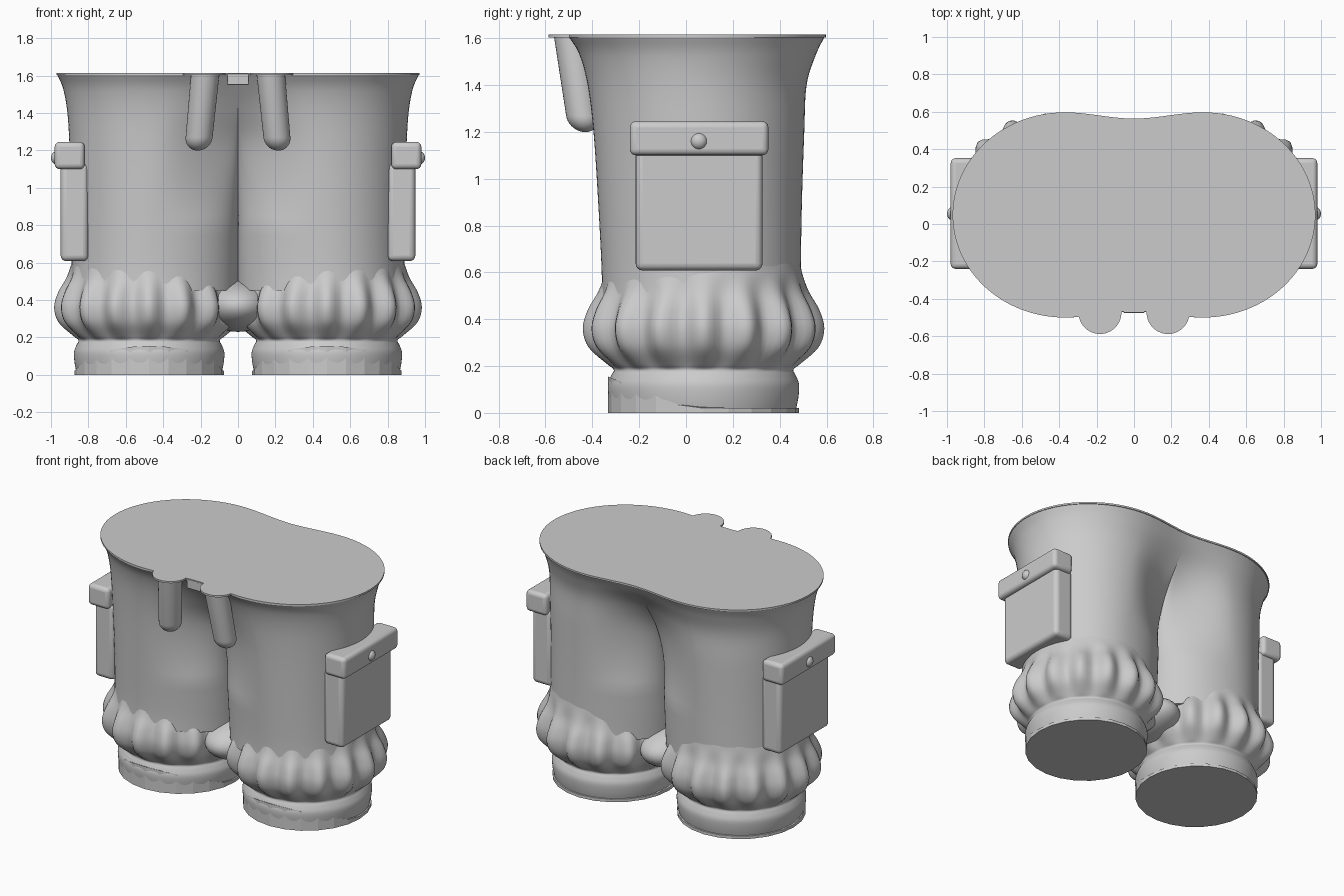
import bpy, bmesh, math
from mathutils import Vector

if "Cube" in bpy.data.objects:
    bpy.data.objects.remove(bpy.data.objects["Cube"], do_unlink=True)

grey = bpy.data.materials.new("plain grey")
grey.use_nodes = True
COLOUR = (0.6, 0.6, 0.6, 1)
grey.diffuse_color = COLOUR
grey.node_tree.nodes["Principled BSDF"].inputs["Base Color"].default_value = COLOUR


def finish(name, bm, smooth=40, bevel=0):
    bmesh.ops.recalc_face_normals(bm, faces=bm.faces)
    mesh = bpy.data.meshes.new(name)
    bm.to_mesh(mesh)
    bm.free()
    mesh.materials.append(grey)
    ob = bpy.data.objects.new(name, mesh)
    bpy.context.collection.objects.link(ob)
    bpy.ops.object.select_all(action='DESELECT')
    ob.select_set(True)
    bpy.context.view_layer.objects.active = ob
    if bevel:
        mod = ob.modifiers.new("rounded edges", 'BEVEL')
        mod.width, mod.segments = bevel, 4
    if smooth:
        bpy.ops.object.shade_smooth_by_angle(angle=math.radians(smooth))
    return ob


def loft(name, rings, smooth=40):
    """Skin closed rings of points and cap both ends."""
    bm = bmesh.new()
    loops = [[bm.verts.new(p) for p in ring] for ring in rings]
    n = len(loops[0])
    for a, b in zip(loops, loops[1:]):
        for i in range(n):
            j = (i + 1) % n
            bm.faces.new((a[i], a[j], b[j], b[i]))
    bm.faces.new(loops[0])
    bm.faces.new(loops[-1])
    return finish(name, bm, smooth)


def box(name, lo, hi, bevel):
    bm = bmesh.new()
    bmesh.ops.create_cube(bm, size=1)
    for v in bm.verts:
        v.co = [(a + b) / 2 + c * (b - a) for a, b, c in zip(lo, hi, v.co)]
    return finish(name, bm, 40, bevel)


def ellipsoid(name, centre, radii):
    bm = bmesh.new()
    bmesh.ops.create_uvsphere(bm, u_segments=32, v_segments=20, radius=1)
    for v in bm.verts:
        v.co = [c + r * p for c, r, p in zip(centre, radii, v.co)]
    return finish(name, bm, 60)


def spline(keys, steps):
    """Smooth interpolation through rows of values."""
    out = []
    rows = [Vector(k) for k in keys]
    for i in range(len(rows) - 1):
        a, b, c, d = (rows[min(max(i + k, 0), len(rows) - 1)] for k in (-1, 0, 1, 2))
        for s in range(steps):
            t = s / steps
            out.append(b + (c - a) * (t / 2) + (a * 2 - b * 5 + c * 4 - d) * (t * t / 2)
                       + (b * 3 - a - c * 3 + d) * (t ** 3 / 2))
    return out + [rows[-1]]


def two_lobes(outer, front, back, cx, pinch, z):
    """Outline of the joined legs, narrowed to the pinch depth at the middle."""
    cy, ry = (front + back) / 2, (back - front) / 2
    soft = min(max((z - 0.8) / 0.7, 0), 1)
    half = []
    for i in range(25):
        u = 1 - math.cos(math.pi / 2 * i / 24)
        round_ = math.sqrt(1 - (1 - u) ** 2)
        ease = u * u * (3 - 2 * u)
        f = round_ * (1 - soft) + ease * soft
        half.append((cx * u, -(pinch + (ry - pinch) * f)))
    for i in range(1, 25):
        a = -math.pi / 2 + math.pi / 2 * i / 24
        half.append((cx + (outer - cx) * math.cos(a), ry * math.sin(a)))
    right = half + [(x, -y) for x, y in reversed(half[:-1])]
    full = right + [(-x, y) for x, y in reversed(right[1:-1])]
    return [(x, cy + y, z) for x, y in full]


# Upper trousers: height, half width, front, back, lobe centre, middle depth
body_keys = [(0.45, 0.9, -0.36, 0.49, 0.47, 0.06), (0.6, 0.89, -0.36, 0.49, 0.47, 0.08),
             (0.9, 0.89, -0.375, 0.495, 0.46, 0.12), (1.2, 0.9, -0.395, 0.505, 0.44, 0.24),
             (1.4, 0.912, -0.42, 0.515, 0.41, 0.37), (1.53, 0.935, -0.455, 0.555, 0.39, 0.465),
             (1.605, 0.967, -0.5, 0.592, 0.37, 0.515)]
loft("trousers_body", [two_lobes(*k[1:], k[0]) for k in spline(body_keys, 6)])
loft("waist_rim", [two_lobes(0.97, -0.5, 0.597, 0.37, 0.515, z) for z in (1.603, 1.615)], 30)

# Joining bulge between the legs
ellipsoid("crotch", (0, 0.07, 0.37), (0.2, 0.33, 0.14))
box("front_belt_loop", (-0.057, -0.475, 1.55), (0.057, -0.4, 1.61), 0.005)

# Pleated leg profile: height, radius, pleat depth
leg_keys = [(0.0, 0.385, 0), (0.06, 0.398, 0), (0.12, 0.402, 0), (0.16, 0.388, 0),
            (0.185, 0.378, 0), (0.21, 0.4, 0.008), (0.28, 0.462, 0.022), (0.36, 0.482, 0.026),
            (0.44, 0.465, 0.022), (0.52, 0.432, 0.01), (0.6, 0.414, 0), (0.68, 0.4, 0)]
leg_rows = spline(leg_keys, 4)
PLEATS, AROUND = 16, 128

for side, s in (("left", 1), ("right", -1)):
    rings = []
    for z, r, depth in leg_rows:
        ring = []
        for i in range(AROUND):
            a = math.tau * i / AROUND
            rad = r + depth * math.cos(PLEATS * a)
            ring.append((s * (0.475 + rad * math.cos(a)), 0.075 + rad * 1.015 * math.sin(a), z))
        rings.append(ring)
    loft(side + "_gathered_cuff", rings)

    # Faceted shoe sole, higher at the toe
    sole = []
    for top in (False, True):
        ring = []
        for i in range(24):
            a = math.tau * i / 24
            y = 0.075 + 0.408 * math.sin(a)
            z = max(0.02, 0.155 - 0.4 * (y + 0.333)) if top else 0
            ring.append((s * (0.475 + 0.4 * math.cos(a)), y, z))
        sole.append(ring)
    loft(side + "_sole", sole, 0)

    # Side pocket with flap and button
    xs = lambda a, b: (a, b) if s > 0 else (-b, -a)
    x0, x1 = xs(0.8, 0.948)
    box(side + "_pocket", (x0, -0.215, 0.608), (x1, 0.327, 1.13), 0.03)
    x0, x1 = xs(0.82, 0.98)
    box(side + "_pocket_flap", (x0, -0.24, 1.1), (x1, 0.352, 1.245), 0.026)
    ellipsoid(side + "_pocket_button", (s * 0.968, 0.055, 1.16), (0.032, 0.036, 0.036))

    # Hanging strap end: a round-ended rod leaning inward at the top
    top, end = Vector((s * 0.175, -0.488, 1.61)), Vector((s * 0.208, -0.44, 1.27))
    rows = [(top, 0.076)]
    for i in range(9):
        a = math.pi / 2 * i / 9
        rows.append((end + (end - top).normalized() * 0.072 * math.sin(a), 0.072 * math.cos(a)))
    loft(side + "_strap_end", [[c + Vector((r * math.cos(t), r * math.sin(t), 0))
                                for t in (math.tau * k / 32 for k in range(32))]
                               for c, r in rows], 50)
    # Thin lip over the strap
    loft(side + "_strap_lip", [[(s * 0.182 + 0.115 * math.cos(t), -0.473 + 0.115 * math.sin(t), z)
                                for t in (math.tau * k / 40 for k in range(40))]
                               for z in (1.603, 1.615)], 30)
